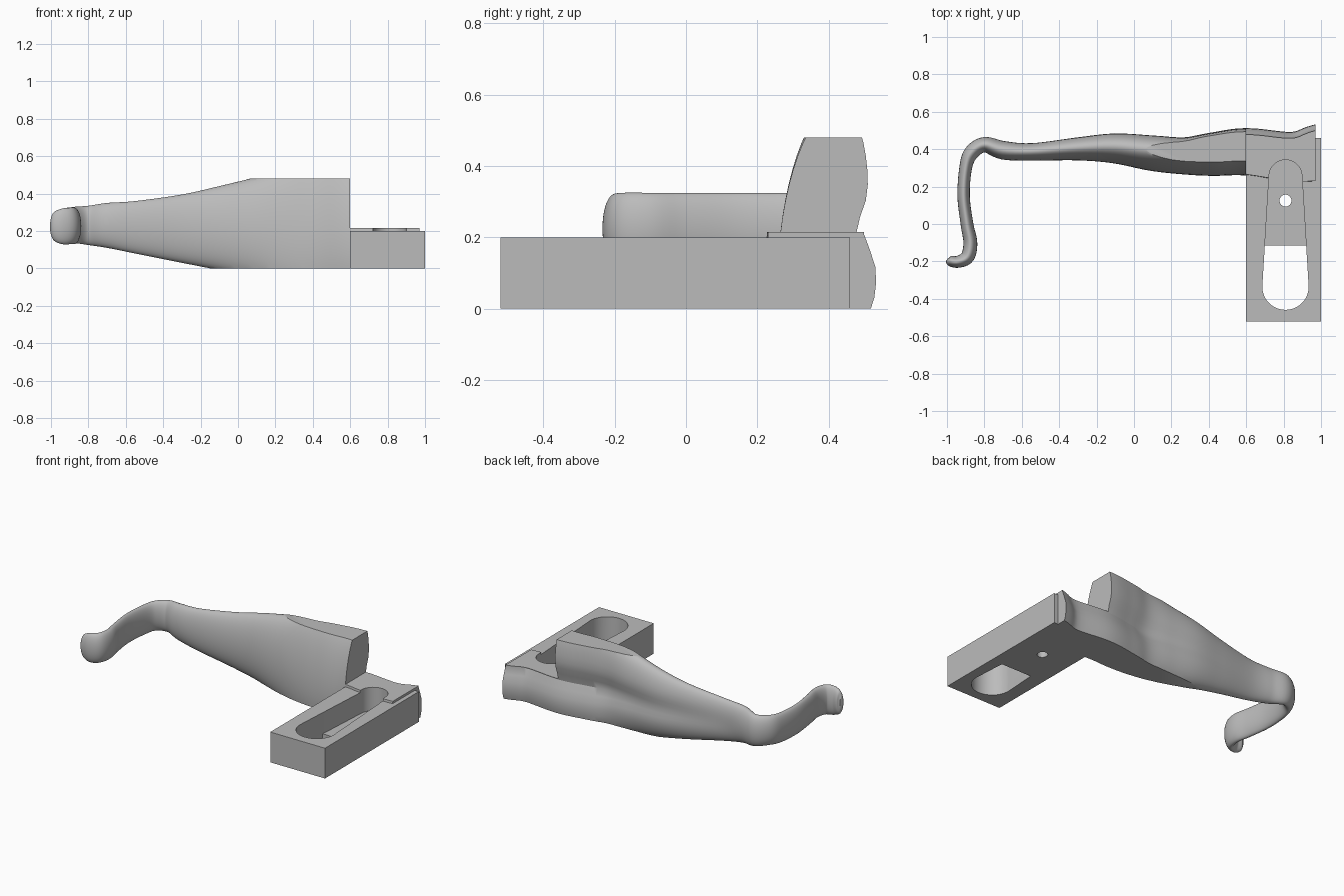
import bpy, bmesh, math
from mathutils import Vector

old = bpy.data.objects.get("Cube")
if old:
    bpy.data.objects.remove(old, do_unlink=True)

grey = bpy.data.materials.new("satin_grey")
grey.use_nodes = True
COLOUR = (0.5, 0.5, 0.5, 1)
grey.diffuse_color = COLOUR
grey.node_tree.nodes["Principled BSDF"].inputs["Base Color"].default_value = COLOUR


def finish(bm, name):
    """Turn a bmesh into a linked, coloured object."""
    bmesh.ops.recalc_face_normals(bm, faces=bm.faces)
    mesh = bpy.data.meshes.new(name)
    bm.to_mesh(mesh)
    bm.free()
    mesh.materials.append(grey)
    obj = bpy.data.objects.new(name, mesh)
    bpy.context.collection.objects.link(obj)
    return obj


def clip(bm, point, normal):
    """Cut away what lies on the normal's side and close the cut."""
    geom = bm.verts[:] + bm.edges[:] + bm.faces[:]
    cut = bmesh.ops.bisect_plane(bm, geom=geom, plane_co=point, plane_no=normal, clear_outer=True)
    edges = [e for e in cut["geom_cut"] if isinstance(e, bmesh.types.BMEdge)]
    bmesh.ops.contextual_create(bm, geom=edges)


def prism(outline, low, high):
    """Extrude a flat outline from low to high."""
    bm = bmesh.new()
    face = bm.faces.new([bm.verts.new((x, y, low)) for x, y in outline])
    top = bmesh.ops.extrude_face_region(bm, geom=[face])["geom"]
    bmesh.ops.translate(bm, vec=(0, 0, high - low), verts=[v for v in top if isinstance(v, bmesh.types.BMVert)])
    return bm


def rectangle(x0, x1, y0, y1):
    return [(x0, y0), (x1, y0), (x1, y1), (x0, y1)]


def arc(x, y, radius, start, sweep, steps=24):
    angles = [start + sweep * i / steps for i in range(steps + 1)]
    return [(x + radius * math.cos(a), y + radius * math.sin(a)) for a in angles]


def subtract(target, cutters):
    bpy.ops.object.select_all(action="DESELECT")
    bpy.context.view_layer.objects.active = target
    target.select_set(True)
    for cutter in cutters:
        mod = target.modifiers.new("cut", "BOOLEAN")
        mod.operation = "DIFFERENCE"
        mod.solver = "EXACT"
        mod.object = cutter
        bpy.ops.object.modifier_apply(modifier=mod.name)


def spline(a, b, c, d, t):
    """Catmull-Rom step between rows b and c."""
    return [q + 0.5 * t * (r - p + t * (2 * p - 5 * q + 4 * r - s + t * (3 * (q - r) + s - p)))
            for p, q, r, s in zip(a, b, c, d)]


# Lever stations: x, y, half thickness, bottom, top
STATIONS = [
    (-1, -.19, .008, .19, .26),
    (-.985, -.197, .027, .15, .3),
    (-.94, -.202, .032, .13, .32),
    (-.89, -.175, .037, .13, .325),
    (-.875, -.1, .037, .13, .325),
    (-.893, 0, .034, .13, .325),
    (-.911, .15, .033, .13, .325),
    (-.9, .3, .034, .13, .325),
    (-.87, .38, .04, .135, .33),
    (-.8, .424, .041, .125, .335),
    (-.7, .395, .05, .11, .35),
    (-.55, .388, .049, .08, .36),
    (-.3, .405, .065, .03, .395),
    (-.1, .407, .083, -.01, .44),
    (.1, .38, .095, -.06, .49),
    (.27, .364, .094, -.12, .54),
    (.42, .372, .108, -.15, .57),
    (.6, .385, .12, -.15, .57),
    (.84, .357, .128, -.15, .57),
    (.97, .375, .147, -.15, .57),
    (1.06, .39, .16, -.15, .57),
]
SIDES, STEPS = 48, 6


def lever():
    rows = []
    last = len(STATIONS) - 1
    for i in range(last):
        quad = [STATIONS[min(max(i + k, 0), last)] for k in (-1, 0, 1, 2)]
        rows += [spline(*quad, s / STEPS) for s in range(STEPS)]
    rows.append(STATIONS[-1])
    bm = bmesh.new()
    rings = []
    for i, (x, y, half, low, high) in enumerate(rows):
        before, after = rows[max(i - 1, 0)], rows[min(i + 1, len(rows) - 1)]
        along = Vector((after[0] - before[0], after[1] - before[1])).normalized()
        across = Vector((-along.y, along.x))
        # The wide end leans back, with a groove and a flared foot behind
        blend = min(max((x + 0.75) / 1.1, 0), 1) if y > 0.3 else 0
        ring = []
        for k in range(SIDES):
            angle = math.tau * k / SIDES
            z = (low + high) / 2 + (high - low) / 2 * math.sin(angle)
            off = half * math.cos(angle)
            lean = 0.11 * blend * blend * (z - 0.21)
            if math.cos(angle) > 0:
                groove = 0.028 * math.exp(-((z - 0.22) / 0.07) ** 2)
                flare = 0.055 * min(max((0.2 - z) / 0.2, 0), 1) * blend
                off += (flare - groove) * blend * math.cos(angle)
            off += lean
            ring.append(bm.verts.new((x + across.x * off, y + across.y * off, z)))
        rings.append(ring)
    for a, b in zip(rings, rings[1:]):
        for k in range(SIDES):
            n = (k + 1) % SIDES
            bm.faces.new((a[k], a[n], b[n], b[k]))
    bm.faces.new(rings[0])
    bm.faces.new(rings[-1])
    bmesh.ops.recalc_face_normals(bm, faces=bm.faces)
    clip(bm, (0, 0, 0), (0, 0, -1))
    clip(bm, (0, 0, 0.48), (0, 0, 1))
    clip(bm, (0.97, 0, 0), (1, 0, 0))
    return finish(bm, "lever_arm")


handle = lever()
block = finish(prism(rectangle(0.6, 1, -0.52, 0.46), 0, 0.2), "mounting_block")

# Cutters: tapered recess, its open end, pin hole and the step above the block
slot = arc(0.81, 0.255, 0.088, 0, math.pi) + arc(0.81, -0.335, 0.124, math.pi, math.pi)
recess = finish(prism(slot, 0.06, 0.7), "recess_cutter")
opening_mesh = prism(slot, -0.1, 0.7)
clip(opening_mesh, (0, -0.115, 0), (0, 1, 0))
opening = finish(opening_mesh, "opening_cutter")
pin = finish(prism(arc(0.81, 0.125, 0.032, 0, math.tau * 23 / 24, 23), -0.1, 0.3), "pin_cutter")
step = finish(prism(rectangle(0.6, 1.2, 0, 0.8), 0.215, 0.8), "step_cutter")

subtract(block, [recess, opening, pin])
subtract(handle, [step, recess, pin])
for cutter in (recess, opening, pin, step):
    bpy.data.objects.remove(cutter, do_unlink=True)

# Smooth shading with crisp machined edges
for part in (handle, block):
    bpy.ops.object.select_all(action="DESELECT")
    bpy.context.view_layer.objects.active = part
    part.select_set(True)
    bpy.ops.object.shade_smooth_by_angle(angle=math.radians(32))
